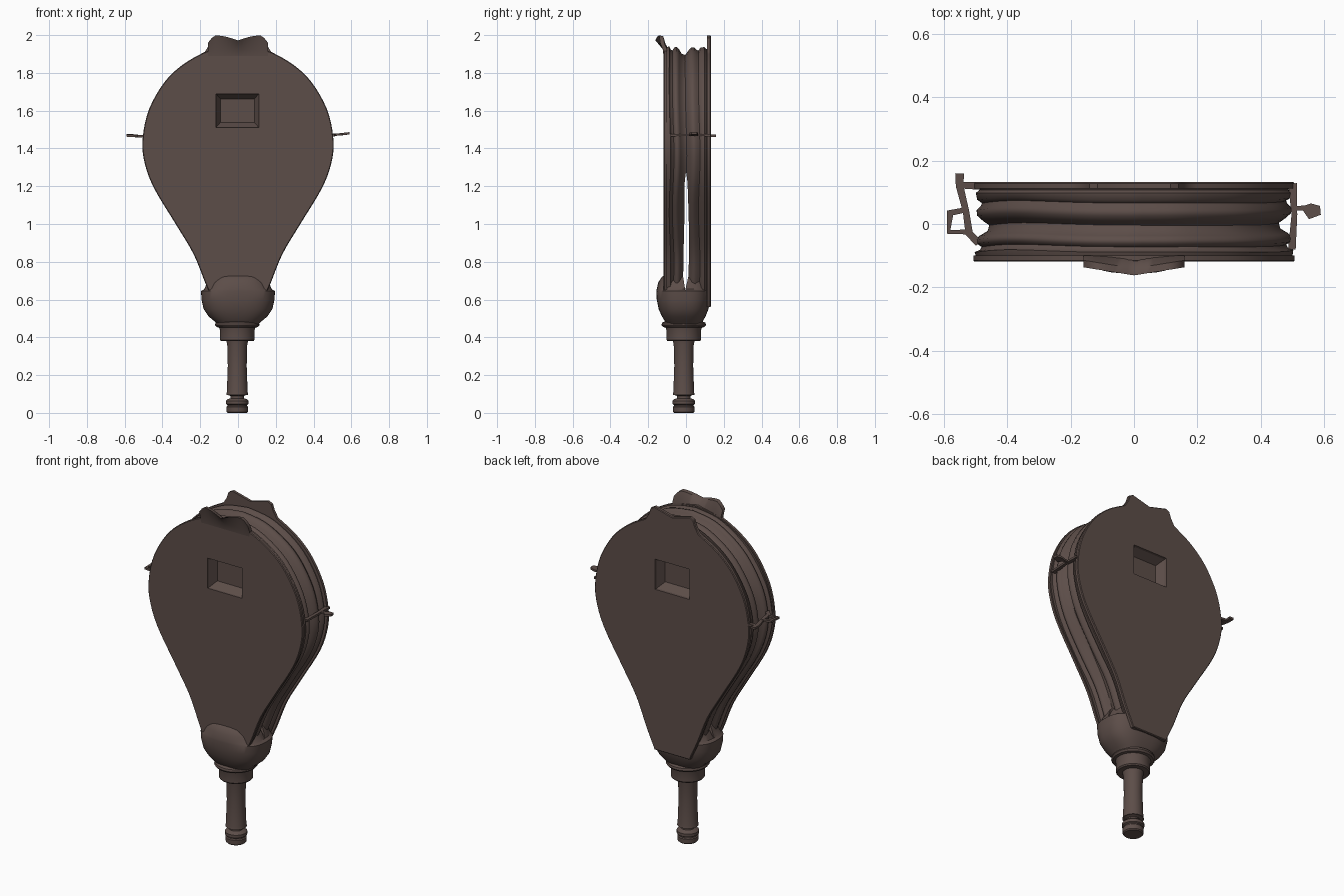
import bpy, bmesh, math
from mathutils import Vector

cube = bpy.data.objects.get("Cube")
if cube:
    bpy.data.objects.remove(cube, do_unlink=True)

# One dark brown colour for the whole model
BROWN = (0.108, 0.075, 0.066, 1)
mat = bpy.data.materials.new("dark brown")
mat.use_nodes = True
mat.diffuse_color = BROWN
bsdf = mat.node_tree.nodes["Principled BSDF"]
bsdf.inputs["Base Color"].default_value = BROWN
bsdf.inputs["Roughness"].default_value = 0.8


def loft(name, rings, angle=35):
    """Closed solid through a list of rings with equal point counts."""
    bm = bmesh.new()
    loops = [[bm.verts.new(p) for p in ring] for ring in rings]
    n = len(loops[0])
    for a, b in zip(loops, loops[1:]):
        for i in range(n):
            j = (i + 1) % n
            bm.faces.new((a[i], a[j], b[j], b[i]))
    bm.faces.new(loops[0])
    bm.faces.new(loops[-1])
    bmesh.ops.recalc_face_normals(bm, faces=bm.faces)
    me = bpy.data.meshes.new(name)
    bm.to_mesh(me)
    bm.free()
    me.materials.append(mat)
    ob = bpy.data.objects.new(name, me)
    bpy.context.collection.objects.link(ob)
    activate(ob)
    if angle:
        bpy.ops.object.shade_smooth_by_angle(angle=math.radians(angle))
    return ob


def activate(ob):
    bpy.ops.object.select_all(action='DESELECT')
    ob.select_set(True)
    bpy.context.view_layer.objects.active = ob


def cut(ob, cutter):
    activate(ob)
    mod = ob.modifiers.new("cut", 'BOOLEAN')
    mod.operation = 'DIFFERENCE'
    mod.solver = 'EXACT'
    mod.object = cutter
    bpy.ops.object.modifier_apply(modifier=mod.name)


def spline(pts, steps=4):
    """Catmull-Rom curve through 2D points."""
    p = [Vector(q) for q in [pts[0]] + pts + [pts[-1]]]
    out = []
    for a, b, c, d in zip(p, p[1:], p[2:], p[3:]):
        for k in range(steps):
            t = k / steps
            out.append(b + (c - a) * t / 2 + (2 * a - 5 * b + 4 * c - d) * t * t / 2
                       + (3 * b - a - 3 * c + d) * t ** 3 / 2)
    return out + [p[-1]]


def mirrored(half):
    """Closed outline from a right half running from bottom to top."""
    return half + [Vector((-q.x, q.y)) for q in reversed(half) if q.x > 0.001]


def inset(outline, d):
    n, out = len(outline), []
    for i in range(n):
        t = (outline[(i + 1) % n] - outline[i - 1]).normalized()
        out.append(outline[i] - Vector((t.y, -t.x)) * d)
    return out


def at_y(outline, y):
    return [(q.x, y, q.y) for q in outline]


# Shared pear outline, then separate tops for boards and leather
PEAR = [(0.115, 0.56), (0.17, 0.68), (0.235, 0.84), (0.33, 1.0), (0.45, 1.2), (0.5, 1.35),
        (0.503, 1.47), (0.47, 1.61), (0.39, 1.75), (0.29, 1.845)]
round_top = mirrored(spline(PEAR + [(0.15, 1.92), (0.0, 1.945)]))
ears = [Vector(q) for q in [(0.152, 1.95), (0.14, 1.985), (0.115, 1.998), (0.085, 1.99), (0.0, 1.968)]]
eared_top = mirrored(spline(PEAR + [(0.175, 1.912)]) + ears)

# Boards: the back one carries the ears flat, the front one has a flared lip
back_board = loft("back_board", [at_y(eared_top, 0.112), at_y(eared_top, 0.128),
                                 at_y(inset(eared_top, 0.004), 0.132)])
front_board = loft("front_board", [at_y(round_top, -0.1), at_y(round_top, -0.115),
                                   at_y(inset(round_top, 0.004), -0.119)])

# Flared lip, deepest at the centre
rings = []
for k in range(-8, 9):
    x = k * 0.02
    u = abs(x) / 0.16
    top = 1.972 + 0.026 * math.sin(min(u / 0.75, 1) * math.pi / 2) - 0.04 * max(0, u - 0.8) / 0.2
    y = -0.128 - 0.034 * (1 - 0.75 * u)
    rings.append([(x, -0.118, 1.88), (x, -0.123, 1.925), (x, y, top),
                  (x, y + 0.022, top - 0.003), (x, -0.1, 1.925), (x, -0.1, 1.88)])
loft("front_lip", rings, 50)

# Pleated leather between the boards
PLEATS = [(-0.11, 0.012), (-0.095, 0.006), (-0.085, 0.004), (-0.077, 0.022), (-0.068, 0.026),
          (-0.058, 0.01), (-0.045, 0.008), (-0.033, 0.02), (-0.018, 0.045), (0.0, 0.05),
          (0.014, 0.03), (0.03, 0.012), (0.048, 0.01), (0.062, 0.024), (0.07, 0.027),
          (0.08, 0.012), (0.098, 0.008), (0.108, 0.02), (0.118, 0.014)]
rings = []
for y, d in PLEATS:
    ring = inset(round_top, d)
    # gentle sag along the folds
    rings.append([(q.x, y + 0.004 * math.sin(9 * q.y + 4 * q.x) * (abs(y) < 0.09), q.y) for q in ring])
leather = loft("pleated_leather", rings, 60)

# Socket gripping the narrow end of the boards: height, half width, half depth, centre y
SOCKET = [(0.465, 0.105, 0.085, -0.01), (0.485, 0.125, 0.1, -0.011), (0.51, 0.155, 0.115, -0.012),
          (0.55, 0.182, 0.132, -0.013), (0.6, 0.193, 0.142, -0.013), (0.645, 0.196, 0.143, -0.013),
          (0.655, 0.178, 0.142, -0.013), (0.69, 0.165, 0.137, -0.01), (0.72, 0.15, 0.127, -0.001),
          (0.73, 0.14, 0.115, 0.003)]


def squarish(z, rx, ry, cy, n=48):
    ring = []
    for i in range(n):
        c, s = math.cos(math.tau * i / n), math.sin(math.tau * i / n)
        e = 0.75
        ring.append((rx * math.copysign(abs(c) ** e, c), cy + ry * math.copysign(abs(s) ** e, s), z))
    return ring


socket = loft("socket", [squarish(*s) for s in SOCKET], 40)


# Turned parts of the nozzle
def turned(name, profile, x=-0.004, y=-0.012, n=32):
    loft(name, [[(x + r * math.cos(math.tau * i / n), y + r * math.sin(math.tau * i / n), z)
                 for i in range(n)] for r, z in profile])


turned("collar_ring", [(0.09, 0.45), (0.11, 0.455), (0.118, 0.465), (0.115, 0.477), (0.1, 0.484)])
turned("ferrule", [(0.086, 0.38), (0.092, 0.387), (0.092, 0.44), (0.098, 0.458)])
turned("pipe", [(0.058, 0.095), (0.055, 0.11), (0.05, 0.25), (0.053, 0.36), (0.058, 0.385)])
turned("tip", [(0.05, 0.0), (0.056, 0.006), (0.057, 0.032), (0.052, 0.037), (0.052, 0.042),
               (0.06, 0.047), (0.06, 0.064), (0.052, 0.072), (0.036, 0.077), (0.036, 0.09),
               (0.052, 0.096)])

# Vent recesses with sloping walls, and the slit through the leather
cutters = []
for side, face in ((-1, -0.13), (1, 0.14)):
    def frame(y, w, h):
        return [(sx * w - 0.003, y, 1.6 + sz * h) for sx, sz in ((-1, -1), (1, -1), (1, 1), (-1, 1))]
    vent = loft("vent_cutter", [frame(face, 0.114, 0.09), frame(face - side * 0.022, 0.112, 0.088),
                                frame(face - side * 0.07, 0.09, 0.062)], 0)
    cut(front_board if side < 0 else back_board, vent)
    cut(leather, vent)
    cutters.append(vent)
slit = [(-0.004, 0.65), (0.012, 0.72), (0.017, 0.85), (0.014, 1.05), (0.008, 1.22), (0.0, 1.28),
        (-0.007, 1.22), (-0.008, 1.05), (-0.013, 0.85), (-0.015, 0.72)]
slit_cutter = loft("slit_cutter", [[(x, y, z) for y, z in slit] for x in (-0.7, 0.7)], 0)
cutters.append(slit_cutter)
for ob in (leather, socket):
    cut(ob, slit_cutter)
for c in cutters:
    bpy.data.objects.remove(c, do_unlink=True)


# Thin side ties: path of x, y, z, half width
def strap(name, path, t=0.006):
    rings = []
    for i, (x, y, z, w) in enumerate(path):
        a, b = path[max(i - 1, 0)], path[min(i + 1, len(path) - 1)]
        d = Vector((b[0] - a[0], b[1] - a[1])).normalized()
        nx, ny = -d.y * w, d.x * w
        rings.append([(x + nx, y + ny, z - t), (x + nx, y + ny, z + t),
                      (x - nx, y - ny, z + t), (x - nx, y - ny, z - t)])
    loft(name, rings)


strap("left_tie_bar", [(0.498, -0.08, 1.47, 0.012), (0.506, 0.03, 1.472, 0.009), (0.5, 0.128, 1.47, 0.014)])
strap("left_tie_tail", [(0.505, 0.05, 1.472, 0.007), (0.535, 0.05, 1.474, 0.008),
                        (0.555, 0.04, 1.476, 0.025), (0.588, 0.043, 1.48, 0.014)])
strap("right_tie_bar", [(-0.49, -0.06, 1.465, 0.012), (-0.52, -0.03, 1.465, 0.012),
                        (-0.53, 0.04, 1.465, 0.01), (-0.55, 0.12, 1.466, 0.012),
                        (-0.55, 0.16, 1.468, 0.014)])
strap("right_tie_loop", [(-0.52, -0.025, 1.465, 0.008), (-0.585, -0.025, 1.468, 0.008),
                         (-0.58, 0.035, 1.47, 0.012), (-0.53, 0.045, 1.468, 0.008)])
strap("right_tie_anchor", [(-0.545, 0.122, 1.465, 0.01), (-0.485, 0.12, 1.462, 0.012)])
